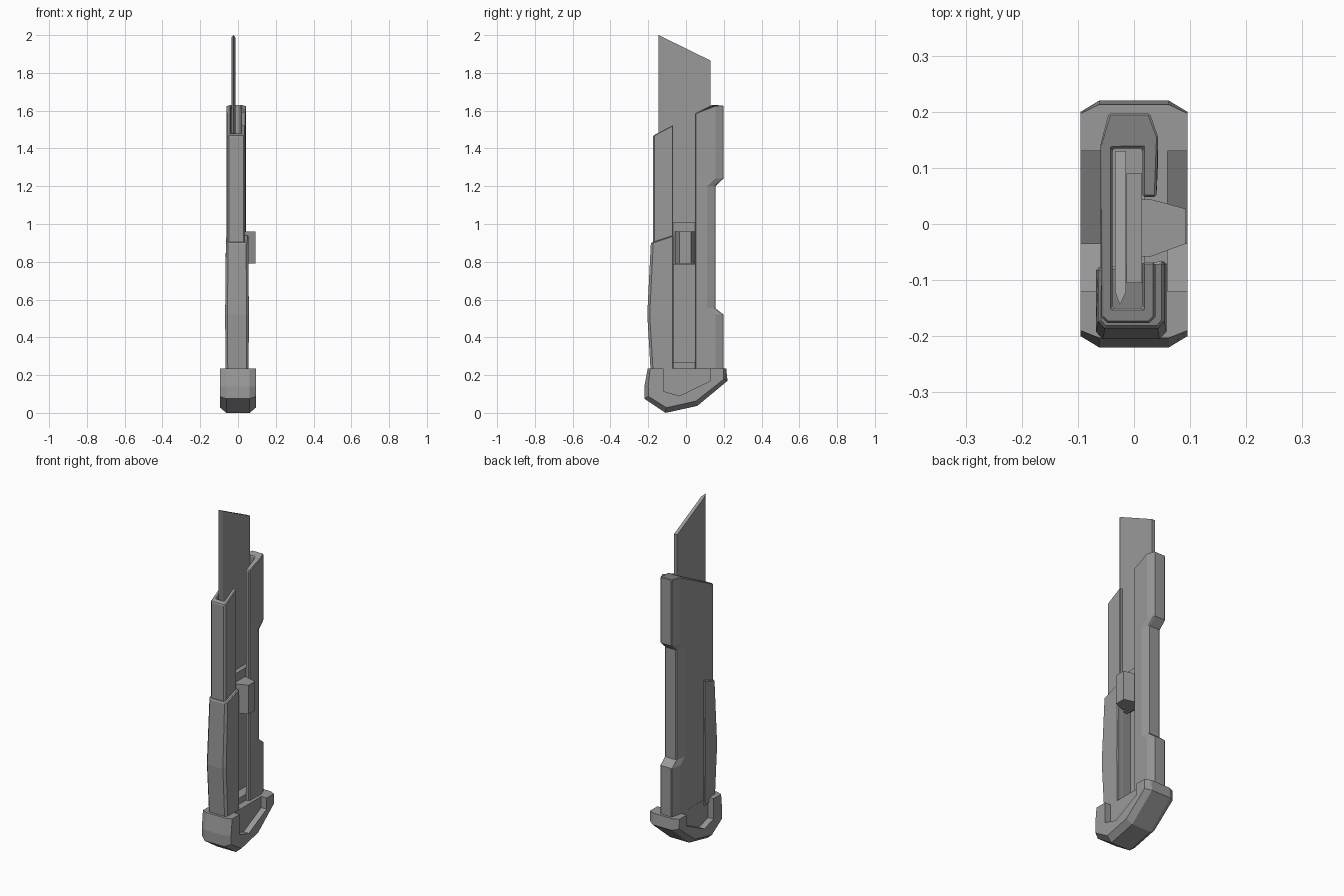
import bpy, bmesh

if "Cube" in bpy.data.objects:
    bpy.data.objects.remove(bpy.data.objects["Cube"])

dark = bpy.data.materials.new("dark_grey")
dark.diffuse_color = (.32, .32, .32, 1)
dark.use_nodes = True
dark.node_tree.nodes["Principled BSDF"].inputs["Base Color"].default_value = dark.diffuse_color


def loft(name, rings, bevel=0):
    """Join matching rings of points into a closed solid."""
    bm = bmesh.new()
    rows = [[bm.verts.new(p) for p in r] for r in rings]
    n = len(rows[0])
    for a, b in zip(rows, rows[1:]):
        for i in range(n):
            j = (i + 1) % n
            bm.faces.new((a[i], a[j], b[j], b[i]))
    bm.faces.new(rows[0])
    bm.faces.new(rows[-1])
    bmesh.ops.recalc_face_normals(bm, faces=bm.faces)
    me = bpy.data.meshes.new(name)
    bm.to_mesh(me)
    bm.free()
    me.materials.append(dark)
    ob = bpy.data.objects.new(name, me)
    bpy.context.collection.objects.link(ob)
    if bevel:
        m = ob.modifiers.new("edge_bevel", 'BEVEL')
        m.width = bevel
        m.segments = 1
        m.limit_method = 'ANGLE'
        m.angle_limit = 0.9
    return ob


def box(name, x0, x1, y0, y1, z0, z1):
    base = [(x0, y0), (x1, y0), (x1, y1), (x0, y1)]
    return loft(name, [[(x, y, z) for x, y in base] for z in (z0, z1)])


# Hollow C-shaped handle, open on the slider side, notched along the back
section = [(.038, -.068), (.038, -.166), (.028, -.176), (-.048, -.176),
           (-.058, -.166), (-.06, .14), (-.045, .198), (.028, .198),
           (.043, .155), (.04, .048), (.015, .048), (.015, .135),
           (-.038, .135), (-.038, -.15), (.015, -.15), (.015, -.068)]
BACK = range(5, 9)


def handle_ring(shift, z):
    ring = []
    for i, (x, y) in enumerate(section):
        top = min(1.628, 1.56 + .53 * y)
        ring.append((x, y - (shift if i in BACK else 0), top if z is None else z))
    return ring


loft("handle", [handle_ring(s, z) for s, z in
                ((0, .2), (0, .52), (.043, .555), (.043, 1.2), (0, 1.24), (0, None))], .004)


# Bulging grip around the front edge
def grip_ring(front, k, z, slant=0):
    pts = [(.056, -.066), (.056, front + .013), (.044, front),
           (-.054, front), (-.066, front + .013), (-.066, -.078)]
    return [(x * k, y, z + slant * (y - front)) for x, y in pts]


loft("grip", [grip_ring(-.186, 1, .2), grip_ring(-.205, 1.03, .52),
              grip_ring(-.186, .97, .90, .34)], .005)

# Blade with a sharpened front edge and slanted tip
blade = [(-.034, -.12), (-.025, -.145), (-.014, -.12), (-.014, .13), (-.034, .13)]
loft("blade", [[(x, y, .8) for x, y in blade],
               [(x, y, 1.929 - .491 * y) for x, y in blade]])

# Slider carrier, tapered thumb button and channel stop
box("slider_carrier", -.013, .014, -.105, .09, .785, 1.01)
button = [(.012, -.058), (.03, -.058), (.093, -.035), (.093, .027), (.03, .044), (.012, .044)]
loft("thumb_button", [[(x, y, z) for x, y in button] for z in (.79, .96)])
box("channel_stop", -.045, .02, -.155, .14, .2, .27)

# Bottom cap: chamfered side profile
outer = [(-.203, .235), (.213, .235), (.22, .17), (.06, .037),
         (-.108, 0), (-.22, .075), (-.22, .14)]
inner = [(-.19, .235), (.197, .235), (.2, .178), (.052, .062),
         (-.104, .028), (-.198, .087), (-.2, .14)]
cap = loft("end_cap", [[(x, y, z) for y, z in prof] for x, prof in
                       ((-.095, inner), (-.062, outer), (.062, outer), (.095, inner))])

# Recess cut into both sides of the cap
recess = [(-.12, .3), (-.12, .115), (-.035, .09), (.13, .17), (.13, .3)]
for side, s in (("right", 1), ("left", -1)):
    cut = loft(side + "_recess_cutter",
               [[(s * x, y, z) for y, z in recess] for x in (.06, .15)])
    cut.hide_render = True
    cut.hide_viewport = True
    m = cap.modifiers.new(side + "_recess", 'BOOLEAN')
    m.object = cut
    m.operation = 'DIFFERENCE'
    m.solver = 'EXACT'
